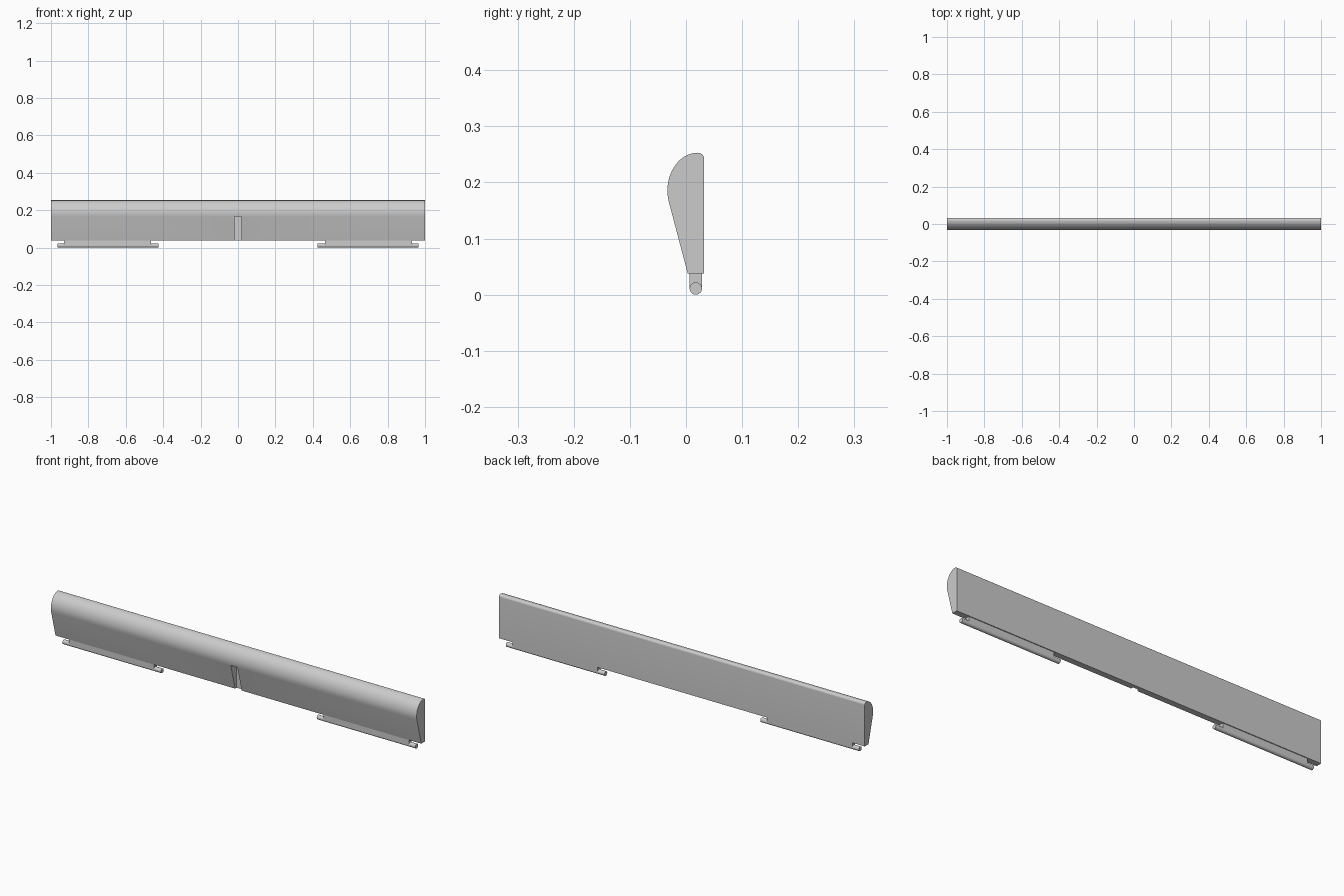
import bpy, bmesh, math

if "Cube" in bpy.data.objects:
    bpy.data.objects.remove(bpy.data.objects["Cube"])


def extrude_profile(name, profile, x0, x1):
    """Extrude a closed (y, z) outline along x."""
    bm = bmesh.new()
    face = bm.faces.new([bm.verts.new((x0, y, z)) for y, z in profile])
    ext = bmesh.ops.extrude_face_region(bm, geom=[face])
    moved = [g for g in ext["geom"] if isinstance(g, bmesh.types.BMVert)]
    bmesh.ops.translate(bm, verts=moved, vec=(x1 - x0, 0, 0))
    bmesh.ops.recalc_face_normals(bm, faces=bm.faces)
    mesh = bpy.data.meshes.new(name)
    bm.to_mesh(mesh)
    bm.free()
    obj = bpy.data.objects.new(name, mesh)
    bpy.context.collection.objects.link(obj)
    return obj


def arc(cy, cz, ry, rz, a0, a1, n):
    angles = [math.radians(a0 + (a1 - a0) * i / n) for i in range(n + 1)]
    return [(cy + ry * math.cos(a), cz + rz * math.sin(a)) for a in angles]


def activate(obj):
    bpy.ops.object.select_all(action='DESELECT')
    obj.select_set(True)
    bpy.context.view_layer.objects.active = obj


def smooth(obj):
    activate(obj)
    bpy.ops.object.shade_smooth_by_angle(angle=math.radians(30))


# Main panel: flat back, rounded top edge, bulging front that tapers down
outline = [(0.0325, 0.038)]
outline += arc(0.021, 0.2415, 0.0115, 0.0115, 0, 90, 8)
outline += arc(0.021, 0.185, 0.0542, 0.068, 90, 180, 24)[1:]
outline += [(-0.0327, 0.177), (-0.031, 0.167), (0.003, 0.038)]
panel = extrude_profile("panel", outline, -1, 1)

# Centre slot with a vertical back wall
slot = [(-0.06, 0.02), (0.015, 0.02), (0.015, 0.165), (-0.06, 0.165)]
cutter = extrude_profile("slot_cutter", slot, -0.018, 0.018)
cutter.hide_render = True
mod = panel.modifiers.new("slot", 'BOOLEAN')
mod.operation = 'DIFFERENCE'
mod.solver = 'EXACT'
mod.object = cutter
activate(panel)
bpy.ops.object.modifier_apply(modifier=mod.name)
bpy.data.objects.remove(cutter)
smooth(panel)

# Hinge tabs and pins under each half
PIN_Y, PIN_R = 0.0175, 0.011
for side, s in (("left", -1), ("right", 1)):
    tab = [(PIN_Y - PIN_R, PIN_R), (PIN_Y + PIN_R, PIN_R),
           (PIN_Y + PIN_R, 0.038), (PIN_Y - PIN_R, 0.038)]
    extrude_profile("hinge_tab_" + side, tab, s * 0.464, s * 0.93)
    circle = arc(PIN_Y, PIN_R, PIN_R, PIN_R, 0, 360, 32)[:-1]
    smooth(extrude_profile("hinge_pin_" + side, circle, s * 0.426, s * 0.965))
